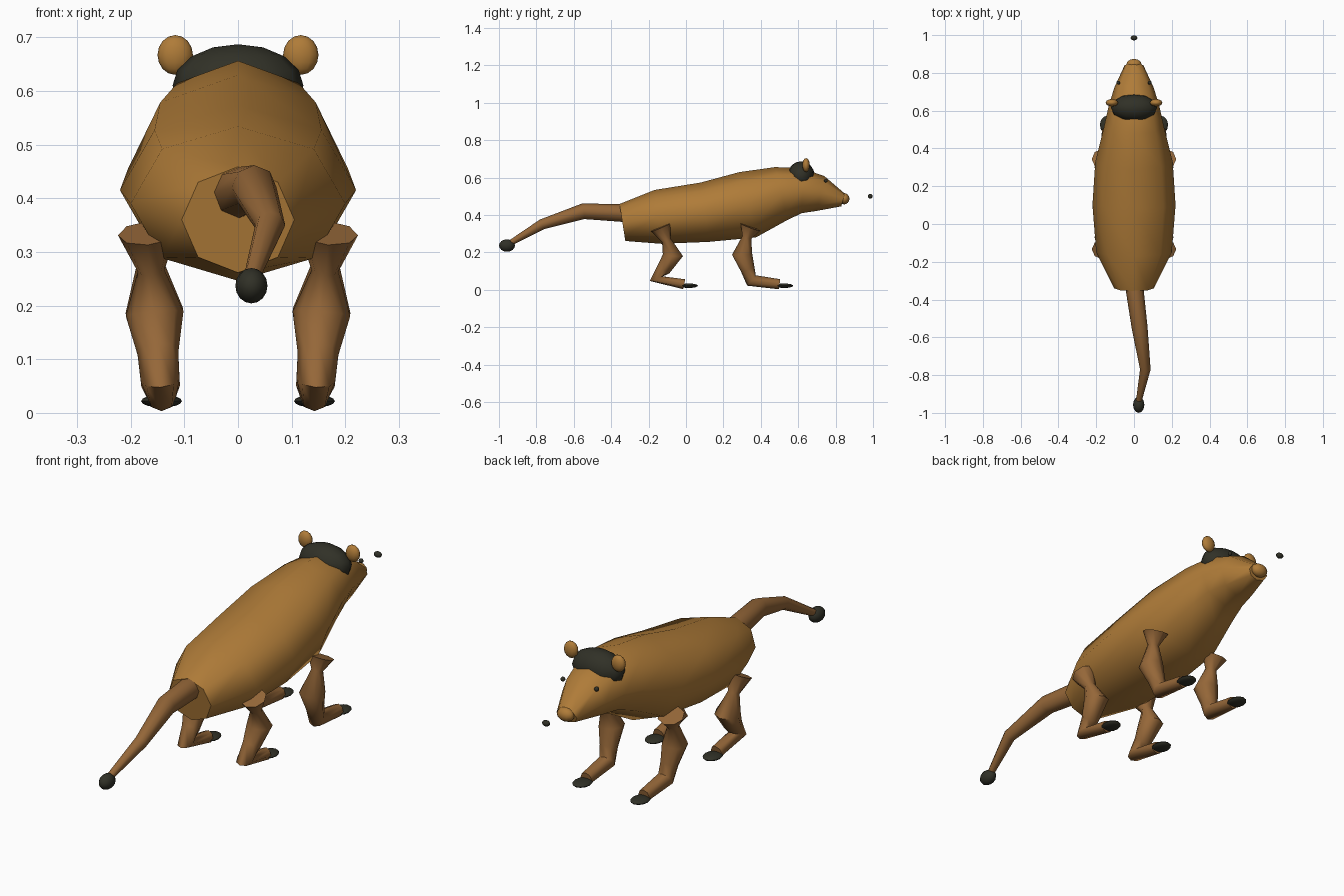
import bpy
import bmesh
from math import sin, cos, tau, radians
from mathutils import Vector

default_cube = bpy.data.objects.get("Cube")
if default_cube:
    bpy.data.objects.remove(default_cube, do_unlink=True)


def make_material(name, red, green, blue):
    material = bpy.data.materials.new(name)
    material.use_nodes = True
    colour = (red, green, blue, 1)
    material.diffuse_color = colour
    shader = material.node_tree.nodes["Principled BSDF"]
    shader.inputs["Base Color"].default_value = colour
    return material


gold = make_material("golden fur", .43, .2, .04)
brown = make_material("brown fur", .3, .135, .04)
dark = make_material("dark fur", .03, .03, .02)


def finish(name, shape, material):
    bmesh.ops.recalc_face_normals(shape, faces=shape.faces)
    mesh = bpy.data.meshes.new(name)
    shape.to_mesh(mesh)
    shape.free()
    mesh.materials.append(material)
    part = bpy.data.objects.new(name, mesh)
    bpy.context.collection.objects.link(part)
    bpy.ops.object.select_all(action="DESELECT")
    part.select_set(True)
    bpy.context.view_layer.objects.active = part
    bpy.ops.object.shade_smooth_by_angle(angle=radians(60))


def loft(name, path, sizes, material, sides=8):
    """Skin octagonal rings, each set square to the bisector of its path."""
    shape = bmesh.new()
    points = [Vector(point) for point in path]
    steps = [(after - before).normalized() for before, after in zip(points, points[1:])]
    rings = []
    for index, (point, (wide, deep)) in enumerate(zip(points, sizes)):
        arriving = steps[max(index - 1, 0)]
        leaving = steps[min(index, len(steps) - 1)]
        along = (arriving + leaving).normalized()
        upward = Vector((1, 0, 0)).cross(along).normalized()
        across = along.cross(upward)
        angles = [tau * corner / sides for corner in range(sides)]
        rings.append([
            shape.verts.new(point + across * wide * cos(angle) + upward * deep * sin(angle))
            for angle in angles
        ])
    for ring, following in zip(rings, rings[1:]):
        for corner in range(sides):
            previous = corner - 1
            shape.faces.new((ring[previous], ring[corner], following[corner], following[previous]))
    shape.faces.new(rings[0])
    shape.faces.new(rings[-1])
    finish(name, shape, material)


def ball(name, centre, radii, material):
    shape = bmesh.new()
    bmesh.ops.create_uvsphere(shape, u_segments=12, v_segments=8, radius=1)
    bmesh.ops.scale(shape, vec=radii, verts=shape.verts)
    bmesh.ops.translate(shape, vec=centre, verts=shape.verts)
    finish(name, shape, material)


# Body, neck and head share one skin: distance along, height, half width, half depth
trunk = [
    (-.34, .36, .105, .1),
    (-.15, .39, .2, .145),
    (.1, .415, .22, .16),
    (.33, .455, .205, .18),
    (.51, .515, .16, .145),
    (.62, .53, .135, .12),
    (.72, .515, .105, .095),
    (.84, .48, .05, .035),
]
loft(
    "body",
    [(0, along, height) for along, height, wide, deep in trunk],
    [(wide, deep) for along, height, wide, deep in trunk],
    gold,
)

# Tail swings to one side and thins towards its dark tuft
tail_path = [(0, -.32, .41), (.03, -.55, .42), (.06, -.77, .35), (.025, -.94, .25)]
tail_sizes = [(radius, radius) for radius in (.048, .042, .028, .015)]
loft("tail", tail_path, tail_sizes, brown)
ball("tail_tuft", (.025, -.957, .237), (.03, .043, .033), dark)

# Crown, snout and separate nose tip
ball("crown", (0, .615, .61), (.122, .073, .077), dark)
ball("snout", (0, .846, .487), (.04, .028, .03), gold)
ball("nose_tip", (0, .985, .5), (.018, .013, .013), dark)

# Leg paths from the flared top to the toe: distance along and height
leg_paths = {
    "hind": [(-.135, .335), (-.105, .265), (-.07, .185), (-.12, .11), (-.16, .06), (-.01, .03)],
    "front": [(.345, .335), (.325, .28), (.3, .19), (.33, .11), (.35, .05), (.5, .03)],
}
leg_sizes = [(radius, radius) for radius in (.056, .025, .054, .038, .036, .027)]

# Paired parts, mirrored across the middle
for side_name, side in (("left", 1), ("right", -1)):
    ball(side_name + "_ear", (side * .117, .642, .667), (.033, .02, .037), gold)
    ball(side_name + "_eye", (side * .083, .748, .584), (.01, .01, .01), dark)
    for leg_name, leg_path in leg_paths.items():
        name = side_name + "_" + leg_name
        # Legs splay outwards slightly with height
        splayed = [(side * (.14 + height / 12), along, height) for along, height in leg_path]
        loft(name + "_leg", splayed, leg_sizes, brown)
        toe = Vector(splayed[-1])
        ball(name + "_paw", toe + Vector((0, .025, -.008)), (.038, .048, .012), dark)
